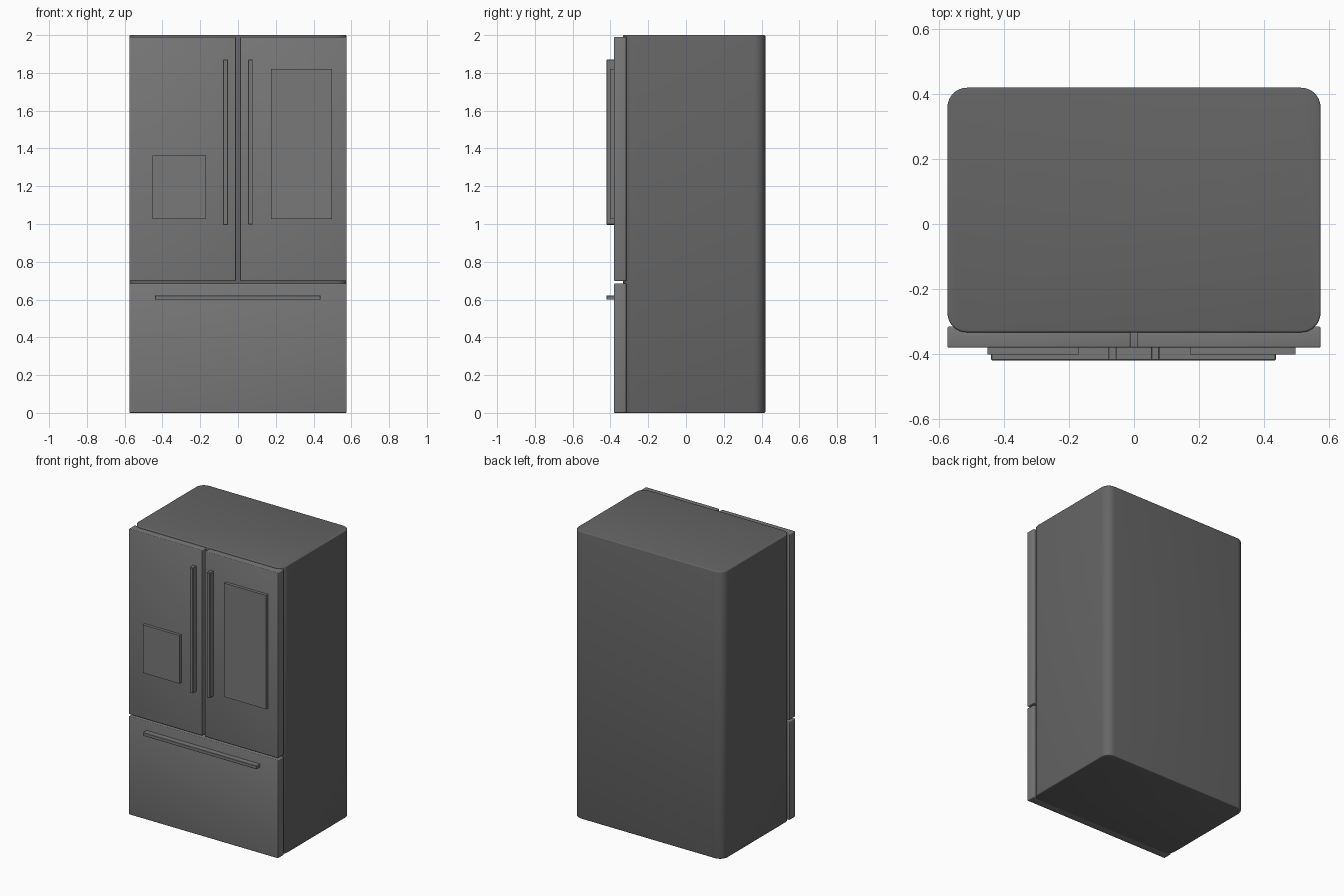
import bpy
import bmesh
import math

if "Cube" in bpy.data.objects:
    bpy.data.objects.remove(bpy.data.objects["Cube"])


def colour(name, value):
    mat = bpy.data.materials.new(name)
    mat.diffuse_color = (value, value, value, 1)
    mat.use_nodes = True
    mat.node_tree.nodes["Principled BSDF"].inputs["Base Color"].default_value = mat.diffuse_color
    return mat


CABINET = colour("dark_grey", 0.13)
FRONT = colour("steel_grey", 0.19)


def box(name, mat, x, y, z, corner=0.0, rim=0.0, segments=3):
    """Box from (min, max) ranges; corner rounds upright edges, rim the other edges."""
    bm = bmesh.new()
    bmesh.ops.create_cube(bm, size=1)
    for v in bm.verts:
        v.co = [r[0] + (c + 0.5) * (r[1] - r[0]) for c, r in zip(v.co, (x, y, z))]
    if corner:
        upright = [e for e in bm.edges
                   if abs(e.verts[0].co.z - e.verts[1].co.z) > 1e-4]
        bmesh.ops.bevel(bm, geom=upright, offset=corner, segments=8,
                        profile=0.5, affect='EDGES')
    if rim:
        bm.normal_update()
        sharp = [e for e in bm.edges if e.calc_face_angle(0) > math.radians(40)]
        bmesh.ops.bevel(bm, geom=sharp, offset=rim, segments=segments,
                        profile=0.5, affect='EDGES')
    mesh = bpy.data.meshes.new(name)
    bm.to_mesh(mesh)
    bm.free()
    mesh.materials.append(mat)
    obj = bpy.data.objects.new(name, mesh)
    bpy.context.collection.objects.link(obj)
    bpy.ops.object.select_all(action='DESELECT')
    obj.select_set(True)
    bpy.context.view_layer.objects.active = obj
    bpy.ops.object.shade_smooth_by_angle(angle=math.radians(35))
    return obj


# Cabinet with rounded upright corners
box("cabinet", CABINET, (-0.575, 0.575), (-0.334, 0.42), (0, 2), corner=0.06, rim=0.006)

# Two upper doors and the freezer drawer front
DOOR_Y = (-0.381, -0.316)
box("left_door", FRONT, (-0.575, -0.011), DOOR_Y, (0.698, 1.99), rim=0.005)
box("right_door", FRONT, (0.011, 0.575), DOOR_Y, (0.698, 1.99), rim=0.005)
box("drawer_front", FRONT, (-0.575, 0.575), DOOR_Y, (0, 0.685), rim=0.005)

# Bar handles
HANDLE_Y = (-0.42, -0.375)
box("left_handle", FRONT, (-0.079, -0.054), HANDLE_Y, (0.996, 1.87), rim=0.002, segments=1)
box("right_handle", FRONT, (0.053, 0.078), HANDLE_Y, (0.998, 1.87), rim=0.002, segments=1)
box("drawer_handle", FRONT, (-0.44, 0.437), HANDLE_Y, (0.599, 0.622), rim=0.002, segments=1)

# Raised dispenser and window panels
PANEL_Y = (-0.402, -0.375)
box("dispenser_panel", FRONT, (-0.452, -0.17), PANEL_Y, (1.027, 1.362))
box("window_panel", FRONT, (0.174, 0.498), PANEL_Y, (1.027, 1.82))
